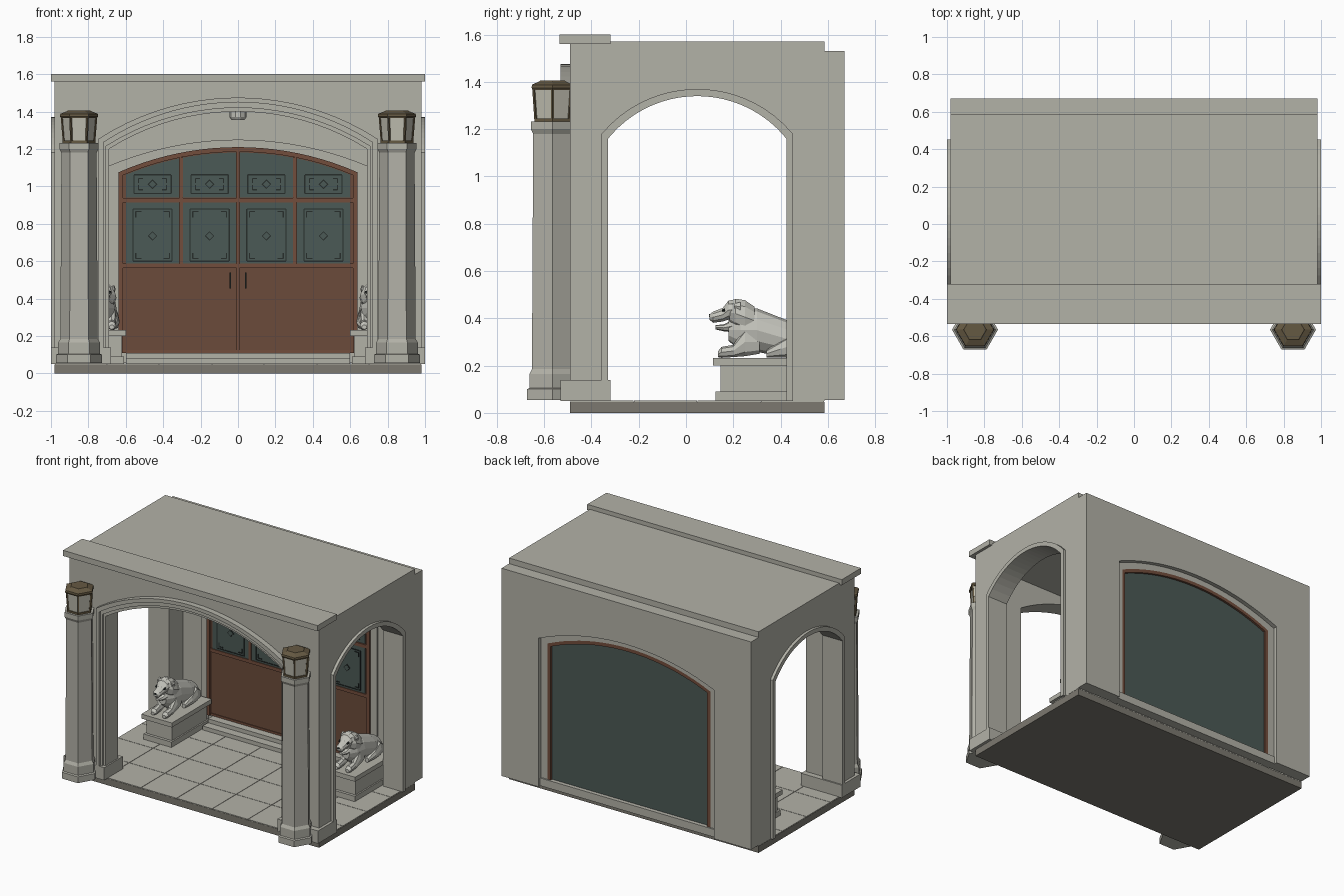
import bpy, bmesh, math
from mathutils import Vector

cube = bpy.data.objects.get("Cube")
if cube:
    bpy.data.objects.remove(cube)


def material(name, r, g, b):
    m = bpy.data.materials.new(name)
    m.use_nodes = True
    m.diffuse_color = (r, g, b, 1)
    bsdf = m.node_tree.nodes["Principled BSDF"]
    bsdf.inputs["Base Color"].default_value = (r, g, b, 1)
    bsdf.inputs["Roughness"].default_value = 0.8
    return m


STONE = material("warm grey stone", .45, .445, .39)
SLAB = material("dark slab", .2, .19, .16)
WOOD = material("brown wood", .145, .07, .043)
FRAME = material("red brown frame", .17, .075, .045)
GLASS = material("teal glass", .07, .1, .092)
DARK = material("dark metal", .02, .026, .024)
PALE = material("pale carved stone", .55, .55, .5)
BRONZE = material("bronze", .13, .1, .055)
PANE = material("lantern pane", .53, .52, .44)


def finish(name, bm, mat):
    bmesh.ops.recalc_face_normals(bm, faces=bm.faces)
    me = bpy.data.meshes.new(name)
    bm.to_mesh(me)
    bm.free()
    me.materials.append(mat)
    ob = bpy.data.objects.new(name, me)
    bpy.context.scene.collection.objects.link(ob)
    return ob


def boxes(name, spans, mat):
    """Boxes given as x, y and z ranges, joined in one object."""
    bm = bmesh.new()
    for x0, x1, y0, y1, z0, z1 in spans:
        vs = bmesh.ops.create_cube(bm, size=1)["verts"]
        for v in vs:
            v.co = Vector(((x0 + x1) / 2 + v.co.x * (x1 - x0),
                           (y0 + y1) / 2 + v.co.y * (y1 - y0),
                           (z0 + z1) / 2 + v.co.z * (z1 - z0)))
    return finish(name, bm, mat)


def prism(name, pts, a, b, mat, axis="y"):
    """Extrude a profile from a to b along x or y."""
    bm = bmesh.new()
    put = (lambda u, v, d: (u, d, v)) if axis == "y" else (lambda u, v, d: (d, u, v))
    rings = [[bm.verts.new(put(u, v, d)) for u, v in pts] for d in (a, b)]
    for ring in rings:
        bm.faces.new(ring)
    n = len(pts)
    for i in range(n):
        j = (i + 1) % n
        bm.faces.new((rings[0][i], rings[0][j], rings[1][j], rings[1][i]))
    return finish(name, bm, mat)


def loft(name, rings, mat, n=6, axis="z", turn=0):
    """Skin elliptical rings (x, y, z, radius, radius) along an axis."""
    bm = bmesh.new()
    loops = []
    for x, y, z, ra, rb in rings:
        loop = []
        for i in range(n):
            t = turn + math.tau * i / n
            u, v = ra * math.cos(t), rb * math.sin(t)
            loop.append(bm.verts.new((x + u, y + v, z) if axis == "z" else (x + u, y, z + v)))
        loops.append(loop)
    bm.faces.new(loops[0])
    bm.faces.new(loops[-1])
    for p, q in zip(loops, loops[1:]):
        for i in range(n):
            j = (i + 1) % n
            bm.faces.new((p[i], p[j], q[j], q[i]))
    return finish(name, bm, mat)


def arch_z(x, half, spring, apex):
    rise = apex - spring
    r = (half * half + rise * rise) / (2 * rise)
    return apex - r + math.sqrt(r * r - x * x)


def arch(half, spring, apex, base, mid=0, n=20):
    xs = [half * (2 * i / n - 1) for i in range(n + 1)]
    return ([(mid - half, base)] + [(mid + x, arch_z(x, half, spring, apex)) for x in xs]
            + [(mid + half, base)])


def wall(x0, x1, base, top, opening):
    return [(x0, base), (x0, top), (x1, top), (x1, base)] + opening[::-1]


def band(outer, inner, base, mid=0):
    return arch(*outer, base, mid) + arch(*inner, base, mid)[::-1]


# Floor slab and tiles
boxes("floor_slab", [(-.98, .98, -.49, .585, 0, .047)], SLAB)
tx, ty, gap = 1.96 / 7, 1.075 / 4, .0015
boxes("floor_tiles", [(-.98 + i * tx + gap, -.98 + (i + 1) * tx - gap,
                       -.49 + j * ty + gap, -.49 + (j + 1) * ty - gap, .045, .052)
                      for i in range(7) for j in range(4)], STONE)

# Walls, roof and cornice
prism("front_wall", wall(-.98, .98, .05, 1.57, arch(.69, 1.2, 1.4, .05)), -.49, -.36, STONE)
prism("rear_wall", wall(-.98, .98, .055, 1.53, arch(.69, 1.11, 1.25, .055)), .585, .67, STONE)
boxes("roof", [(-.85, .85, -.37, .585, 1.42, 1.57)], STONE)
boxes("cornice", [(-1, 1, -.535, -.32, 1.56, 1.6)], STONE)
MID = .0475
for s, side in ((-1, "right"), (1, "left")):
    prism(side + "_wall", wall(-.36, .585, .05, 1.57, arch(.3775, 1.16, 1.34, .05, MID)),
          s * .84, s * .98, STONE, "x")
    prism(side + "_arch_trim", band((.405, 1.18, 1.37), (.3775, 1.16, 1.34), .05, MID),
          s * .97, s * 1.0, STONE, "x")
    x0, x1 = sorted((s * .68, s * 1.0))
    boxes(side + "_pier_base", [(x0, x1, -.53, -.32, .05, .14)], STONE)

# Stepped front arch moulding
prism("front_arch_outer", band((.745, 1.255, 1.475), (.72, 1.235, 1.45), .1), -.53, -.48, STONE)
prism("front_arch_middle", band((.72, 1.235, 1.45), (.705, 1.215, 1.42), .1), -.515, -.48, STONE)
prism("front_arch_inner", band((.705, 1.215, 1.42), (.69, 1.2, 1.4), .1), -.5, -.48, STONE)

# Door surround, sill, steps and frame
prism("door_surround", band((.69, 1.11, 1.25), (.64, 1.075, 1.21), .055), .575, .64, STONE)
boxes("door_sill", [(-.69, .69, .585, .65, .055, .11)], STONE)
boxes("door_steps", [(-.6, .6, .46, .585, .05, .08), (-.6, .6, .52, .585, .08, .108)], STONE)
INNER = (.615, 1.06, 1.185)
prism("door_frame", band((.64, 1.075, 1.21), INNER, .11), .56, .64, FRAME)
prism("door_leaves", arch(*INNER, .11), .575, .602, WOOD)
prism("rear_pane", arch(*INNER, .112), .602, .625, GLASS)

# Door rails and mullions
rails = [(x - .009, x + .009, .565, .576, .11 if x == 0 else .575,
          arch_z(x, *INNER)) for x in (-.303, 0, .303)]
rails += [(-.615, .615, .565, .576, z - .012, z + .012) for z in (.925, .575)]
rails += [(-.615, .615, .57, .576, .11, .125)]
boxes("door_rails", rails, FRAME)


def outline(cx, cz, hw, hh, t=.006):
    y0, y1 = .567, .571
    out = []
    for s in (-1, 1):
        x, z = cx + s * hw, cz + s * hh
        out.append((x - t / 2, x + t / 2, y0, y1, cz - hh, cz + hh))
        out.append((cx - hw, cx + hw, y0, y1, z - t / 2, z + t / 2))
    return out


def corners(cx, cz, hw, hh, size, t=.006):
    out = []
    for sx in (-1, 1):
        for sz in (-1, 1):
            x, z = cx + sx * hw, cz + sz * hh
            xa, xb = sorted((x, x - sx * size))
            za, zb = sorted((z, z - sz * size))
            out.append((xa, xb, .567, .571, z - t / 2, z + t / 2))
            out.append((x - t / 2, x + t / 2, .567, .571, za, zb))
    return out


def diamond(cx, cz, r):
    return [(cx - r, cz), (cx, cz + r), (cx + r, cz), (cx, cz - r)]


# Glazed panels with fretwork
fret = []
for i, cx in enumerate((-.457, -.152, .152, .457)):
    w = .142
    boxes(f"lower_glass_{i}", [(cx - w, cx + w, .571, .576, .585, .913)], GLASS)
    xs = [cx - w + 2 * w * k / 6 for k in range(7)]
    top = [(x, arch_z(x, *INNER) - .004) for x in xs]
    prism(f"upper_glass_{i}", [(cx - w, .94)] + top + [(cx + w, .94)], .571, .576, GLASS)
    fret += outline(cx, .74, .105, .14) + corners(cx, .74, .09, .125, .03)
    fret += outline(cx, 1.012, .1, .05) + corners(cx, 1.012, .075, .03, .025)
    for cz in (.735, 1.012):
        prism(f"diamond_{i}", diamond(cx, cz, .026), .567, .571, DARK)
        prism(f"diamond_centre_{i}", diamond(cx, cz, .019), .566, .57, GLASS)
boxes("fretwork", fret, DARK)
boxes("door_handles", [(s * .042 - .004, s * .042 + .004, .555, .576, .455, .54)
                       for s in (-1, 1)], DARK)

# Ceiling lamp
loft("ceiling_lamp", [(0, .05, 1.355, .035, .035), (0, .05, 1.37, .045, .045),
                      (0, .05, 1.425, .045, .045)], PALE, 10)


def hexagonal(name, x, profile, mat):
    loft(name, [(x, -.565, z, r, r) for r, z in profile], mat)


for s, side in ((-1, "right"), (1, "left")):
    # Hexagonal column with lantern
    x = s * .85
    hexagonal(side + "_column", x, [(.123, .055), (.123, .1), (.112, .105), (.112, .165),
                                    (.1, .185), (.094, 1.18), (.105, 1.2), (.105, 1.232)], STONE)
    hexagonal(side + "_lantern_base", x, [(.088, 1.23), (.088, 1.245)], BRONZE)
    hexagonal(side + "_lantern_pane", x, [(.08, 1.24), (.09, 1.37)], PANE)
    hexagonal(side + "_lantern_cap", x, [(.096, 1.365), (.102, 1.375), (.1, 1.388),
                                         (.065, 1.402), (.06, 1.406)], BRONZE)
    for k in range(6):
        c, d = math.cos(k * math.pi / 3), math.sin(k * math.pi / 3)
        loft(f"{side}_lantern_post_{k}", [(x + r * c, -.565 + r * d, z, .007, .007)
                                          for r, z in ((.08, 1.235), (.091, 1.375))], BRONZE, 4)

    # Pedestal
    x = s * .72
    boxes(side + "_pedestal", [(x - .11, x + .11, .125, .55, .05, .09),
                               (x - .1, x + .1, .145, .54, .09, .2),
                               (x - .12, x + .12, .115, .56, .2, .232)], STONE)

    # Reclining lion
    def limb(name, rings, n=8, mat=PALE):
        loft(f"{side}_lion_{name}", [(x + dx, y, z, a, b) for dx, y, z, a, b in rings],
             mat, n, "y")

    limb("body", [(0, .18, .35, .03, .045), (0, .23, .35, .06, .09), (0, .3, .35, .07, .092),
                  (0, .42, .315, .075, .08), (0, .5, .295, .065, .062), (0, .54, .28, .03, .03)], 12)
    limb("mane", [(0, .185, .425, .04, .05), (0, .21, .42, .066, .066), (0, .25, .405, .07, .075),
                  (0, .29, .39, .06, .062)], 10)
    limb("head", [(0, .1, .405, .014, .012), (0, .115, .405, .028, .025), (0, .155, .415, .033, .03),
                  (0, .18, .435, .045, .042), (0, .225, .44, .05, .045)], 10)
    limb("jaw", [(0, .125, .362, .016, .009), (0, .16, .36, .026, .015),
                 (0, .21, .37, .04, .03)])
    limb("nose", [(0, .097, .412, .01, .006), (0, .108, .412, .012, .008)], 6, DARK)
    for t, hand in ((-1, "right"), (1, "left")):
        limb(hand + "_foreleg", [(t * .045, .135, .248, .014, .012), (t * .045, .15, .256, .024, .023),
                                 (t * .045, .2, .262, .022, .026), (t * .045, .25, .3, .025, .06),
                                 (t * .04, .31, .3, .02, .05)])
        limb(hand + "_haunch", [(t * .055, .34, .25, .015, .016), (t * .058, .4, .27, .028, .036),
                                (t * .055, .46, .29, .03, .058), (t * .045, .52, .27, .02, .035)])
        limb(hand + "_ear", [(t * .05, .205, .452, .01, .012), (t * .054, .23, .45, .012, .022)], 6)
        limb(hand + "_eye", [(t * .032, .152, .433, .006, .005), (t * .034, .165, .436, .008, .007)], 6, DARK)
